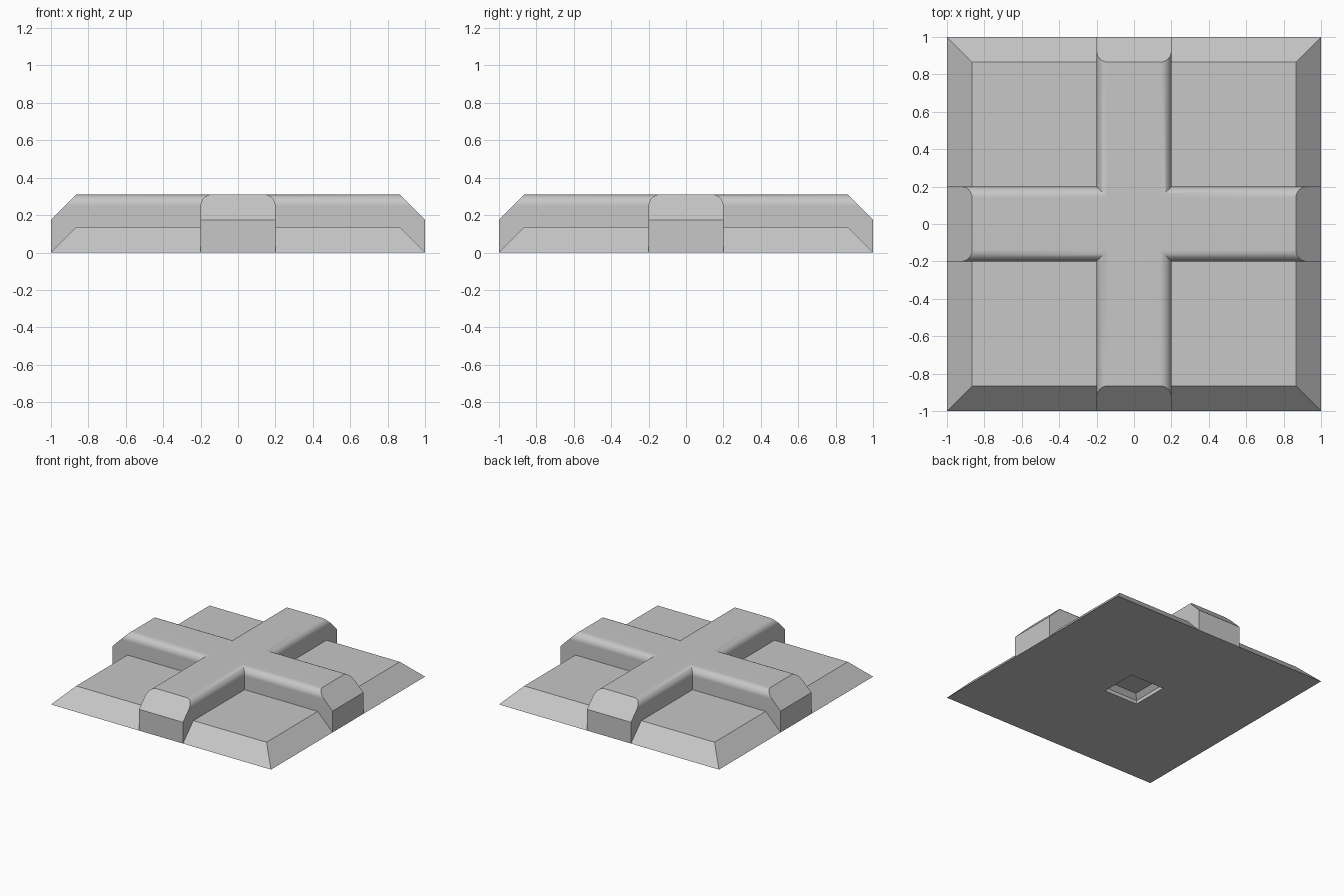
import bpy, bmesh, math
from mathutils import Matrix

cube = bpy.data.objects.get("Cube")
if cube:
    bpy.data.objects.remove(cube, do_unlink=True)

grey = bpy.data.materials.new("light grey")
grey.use_nodes = True
colour = (0.57, 0.57, 0.57, 1)
grey.diffuse_color = colour
grey.node_tree.nodes["Principled BSDF"].inputs["Base Color"].default_value = colour


def finish(name, bm):
    mesh = bpy.data.meshes.new(name)
    bm.to_mesh(mesh)
    bm.free()
    mesh.materials.append(grey)
    obj = bpy.data.objects.new(name, mesh)
    bpy.context.collection.objects.link(obj)
    return obj


def square_ring(bm, half, z):
    return [bm.verts.new((sx * half, sy * half, z))
            for sx, sy in ((-1, -1), (1, -1), (1, 1), (-1, 1))]


# Base plate: one lofted shell from its top, down the chamfer, into the socket
bm = bmesh.new()
levels = [(0.865, 0.137), (1, 0), (0.155, 0), (0.155, 0.03), (0.12, 0.065)]
rings = [square_ring(bm, half, z) for half, z in levels]
bm.faces.new(rings[0])
for upper, lower in zip(rings, rings[1:]):
    for i in range(4):
        j = (i + 1) % 4
        bm.faces.new((upper[i], lower[i], lower[j], upper[j]))
bm.faces.new(rings[-1])
bmesh.ops.recalc_face_normals(bm, faces=bm.faces)
finish("base_plate", bm)

# Raised cross: four arms with rounded tops, mitred together at the centre
HALF, TOP, SHOULDER, RADIUS, STEPS = 0.2, 0.31, 0.175, 0.06, 8
side = [(HALF, 0), (HALF, SHOULDER)]
for i in range(STEPS + 1):
    a = math.radians(90) * i / STEPS
    side.append((HALF - RADIUS + RADIUS * math.cos(a),
                 TOP - RADIUS + RADIUS * math.sin(a)))
profile = side + [(0, TOP)] + [(-x, z) for x, z in reversed(side)]

bm = bmesh.new()
for quarter in range(4):
    turn = Matrix.Rotation(math.radians(90) * quarter, 3, "Z")
    outer, inner = [], []
    for x, z in profile:
        reach = 1 - max(0, z - SHOULDER)
        outer.append(bm.verts.new((x, -reach, z)))
        inner.append(bm.verts.new((x, -abs(x), z)))
    for i in range(len(profile) - 1):
        bm.faces.new((outer[i], outer[i + 1], inner[i + 1], inner[i]))
    bm.faces.new((outer[0], outer[1], outer[-2], outer[-1]))
    bm.faces.new(outer[1:-1])
    bmesh.ops.rotate(bm, verts=outer + inner, cent=(0, 0, 0), matrix=turn)
bmesh.ops.remove_doubles(bm, verts=bm.verts, dist=0.0001)
bmesh.ops.recalc_face_normals(bm, faces=bm.faces)
cross = finish("raised_cross", bm)

# Smooth rounded edges, flat tops and walls
bpy.ops.object.select_all(action="DESELECT")
cross.select_set(True)
bpy.context.view_layer.objects.active = cross
bpy.ops.object.shade_smooth_by_angle(angle=math.radians(30))
weighted = cross.modifiers.new("weighted_normals", "WEIGHTED_NORMAL")
weighted.keep_sharp = True
